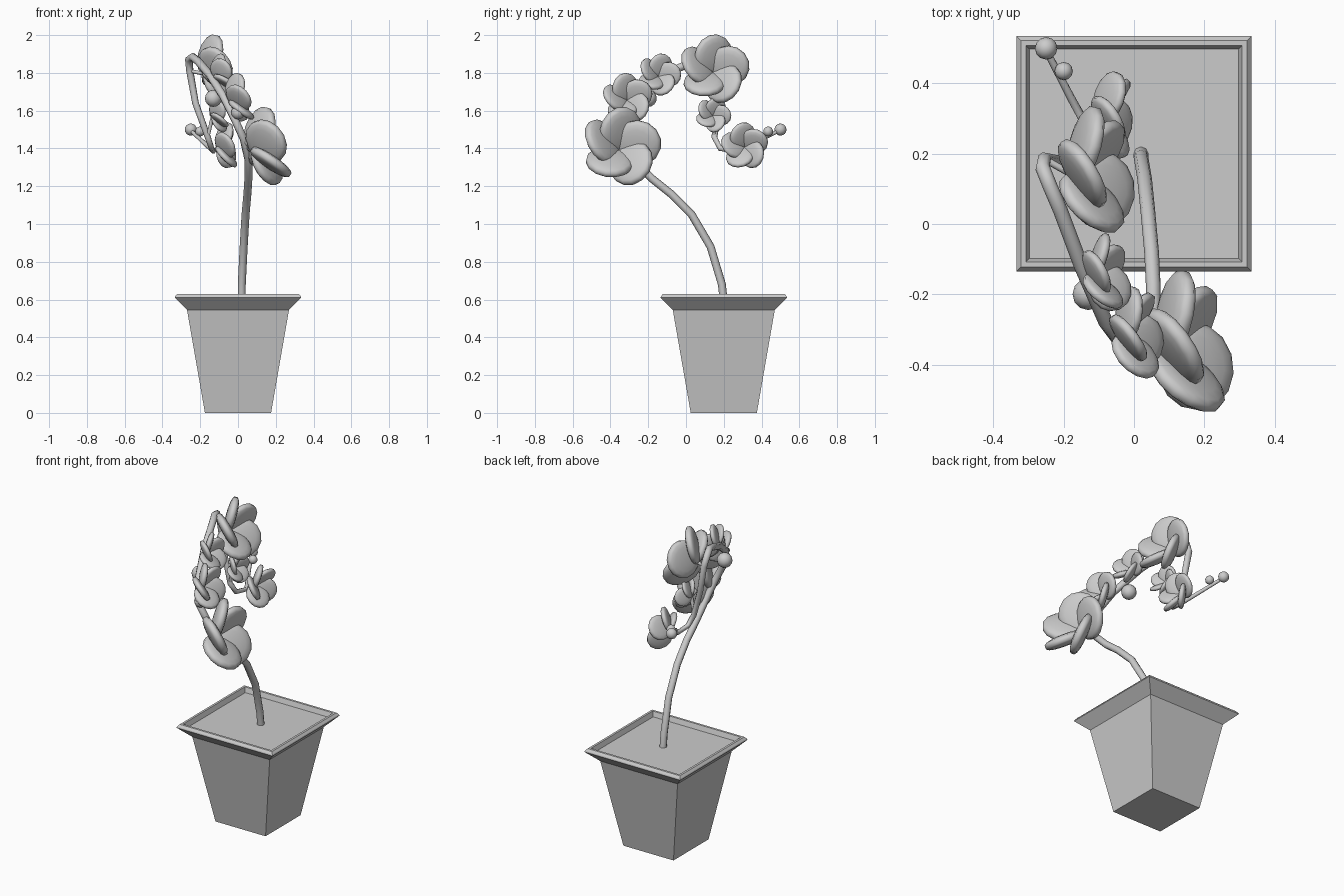
import bpy, bmesh, math
from mathutils import Vector, Matrix

if "Cube" in bpy.data.objects:
    bpy.data.objects.remove(bpy.data.objects["Cube"])

PY = 0.2  # pot centre in y


def link(name, bm, smooth=False):
    bmesh.ops.recalc_face_normals(bm, faces=bm.faces)
    me = bpy.data.meshes.new(name)
    bm.to_mesh(me)
    bm.free()
    ob = bpy.data.objects.new(name, me)
    bpy.context.collection.objects.link(ob)
    if smooth:
        for p in me.polygons:
            p.use_smooth = True
    return ob


def square_loft(name, rings):
    """Stack of square rings (half width, z), capped at both ends."""
    bm = bmesh.new()
    loops = [[bm.verts.new((sx * h, PY + sy * h, z))
              for sx, sy in ((-1, -1), (1, -1), (1, 1), (-1, 1))] for h, z in rings]
    for a, b in zip(loops, loops[1:]):
        for i in range(4):
            j = (i + 1) % 4
            bm.faces.new((a[i], a[j], b[j], b[i]))
    bm.faces.new(loops[0])
    bm.faces.new(loops[-1])
    return link(name, bm)


def tube(name, pts, r0, r1):
    """Round tube along a path, tapering in its last third."""
    cu = bpy.data.curves.new(name, 'CURVE')
    cu.dimensions = '3D'
    cu.bevel_depth = 1.0
    cu.bevel_resolution = 2
    cu.use_fill_caps = True
    sp = cu.splines.new('POLY')
    sp.points.add(len(pts) - 1)
    for i, p in enumerate(pts):
        f = max(0, (i / (len(pts) - 1) - 0.66) / 0.34)
        sp.points[i].co = (*p, 1)
        sp.points[i].radius = r0 + (r1 - r0) * f
    ob = bpy.data.objects.new(name, cu)
    bpy.context.collection.objects.link(ob)
    return ob


def bud(name, c, r):
    bm = bmesh.new()
    bmesh.ops.create_uvsphere(bm, u_segments=12, v_segments=8, radius=r,
                              matrix=Matrix.Translation(c))
    return link(name, bm, True)


def petal(bm, c, length, width, size, reach):
    """Plump disc petal with a blunt rim; size = half length, width, thickness."""
    L = length.normalized()
    N = L.cross(width).normalized()
    W = N.cross(L)
    rot = Matrix((L, W, N)).transposed().to_4x4()
    mat = Matrix.Translation(c + L * reach) @ rot @ Matrix.Diagonal((*size, 1))
    vs = bmesh.ops.create_uvsphere(bm, u_segments=14, v_segments=9, radius=1)['verts']
    for v in vs:
        v.co.z = math.copysign(abs(v.co.z) ** 0.65, v.co.z)
        v.co = mat @ v.co


def flower(name, c, axis, R, spin=0.0):
    """Cupped pinwheel of five overlapping petals."""
    A = Vector(axis).normalized()
    U = Vector((0, 0, 1)).cross(A).normalized()
    V = A.cross(U)
    c = Vector(c)
    cup, twist = math.radians(33), math.radians(24)
    bm = bmesh.new()
    for k in range(5):
        t = spin + k * math.tau / 5
        r = U * math.cos(t) + V * math.sin(t)
        s = A.cross(r)
        L = r * math.cos(cup) + A * math.sin(cup)
        N0 = L.cross(s)
        W = s * math.cos(twist) + N0 * math.sin(twist)
        petal(bm, c, L, W, (0.54 * R, 0.53 * R, 0.145 * R), 0.5 * R)
    return link(name, bm, True)


# Pot with flared, chamfered rim and recessed soil
square_loft("pot", [(0.175, 0), (0.27, 0.545), (0.335, 0.61), (0.333, 0.617),
                    (0.322, 0.63), (0.308, 0.63), (0.296, 0.595)])
square_loft("soil", [(0.29, 0.58), (0.298, 0.6)])

# Main stem arching forward, up, back and down again
stem = [(0.02, 0.2, 0.59), (0.02, 0.19, 0.68), (0.03, 0.13, 0.88), (0.04, 0.03, 1.05),
        (0.05, -0.08, 1.16), (0.055, -0.18, 1.24), (0.055, -0.28, 1.34),
        (0.03, -0.34, 1.45), (-0.02, -0.36, 1.56), (-0.08, -0.28, 1.68),
        (-0.15, -0.12, 1.79), (-0.21, 0.04, 1.86), (-0.24, 0.11, 1.885), (-0.26, 0.16, 1.87),
        (-0.255, 0.185, 1.81), (-0.225, 0.18, 1.64), (-0.16, 0.15, 1.46),
        (-0.14, 0.18, 1.40), (-0.13, 0.27, 1.385), (-0.18, 0.36, 1.43), (-0.25, 0.495, 1.495)]
tube("stem", stem, 0.021, 0.01)

# Flowers along the arch, all turned to the right, with short stalks
blooms = [((0.08, -0.36, 1.385), (0.88, 0.17, 0.25), 0.237, 0.27),
          ((-0.04, -0.315, 1.65), (0.9, 0.1, 0.25), 0.15, 0.5),
          ((-0.12, -0.15, 1.775), (0.85, 0.15, 0.3), 0.128, 0.1),
          ((-0.175, 0.14, 1.795), (0.9, 0.1, 0.28), 0.208, 0.31),
          ((-0.135, 0.14, 1.57), (0.9, 0.1, 0.2), 0.105, 0.0),
          ((-0.105, 0.31, 1.405), (0.9, 0.0, 0.1), 0.14, 0.5)]
for i, (c, axis, R, spin) in enumerate(blooms, 1):
    flower(f"flower_{i}", c, axis, R, spin)
    near = min(stem, key=lambda p: (Vector(p) - Vector(c)).length)
    tube(f"flower_stalk_{i}", [near, c], 0.01, 0.01)

# Unopened buds
bud("bud_low", (0.0, -0.375, 1.59), 0.036)
bud("bud_back", (-0.13, -0.20, 1.665), 0.045)
bud("bud_side", (-0.20, 0.435, 1.49), 0.026)
bud("bud_tip", (-0.25, 0.50, 1.50), 0.032)
